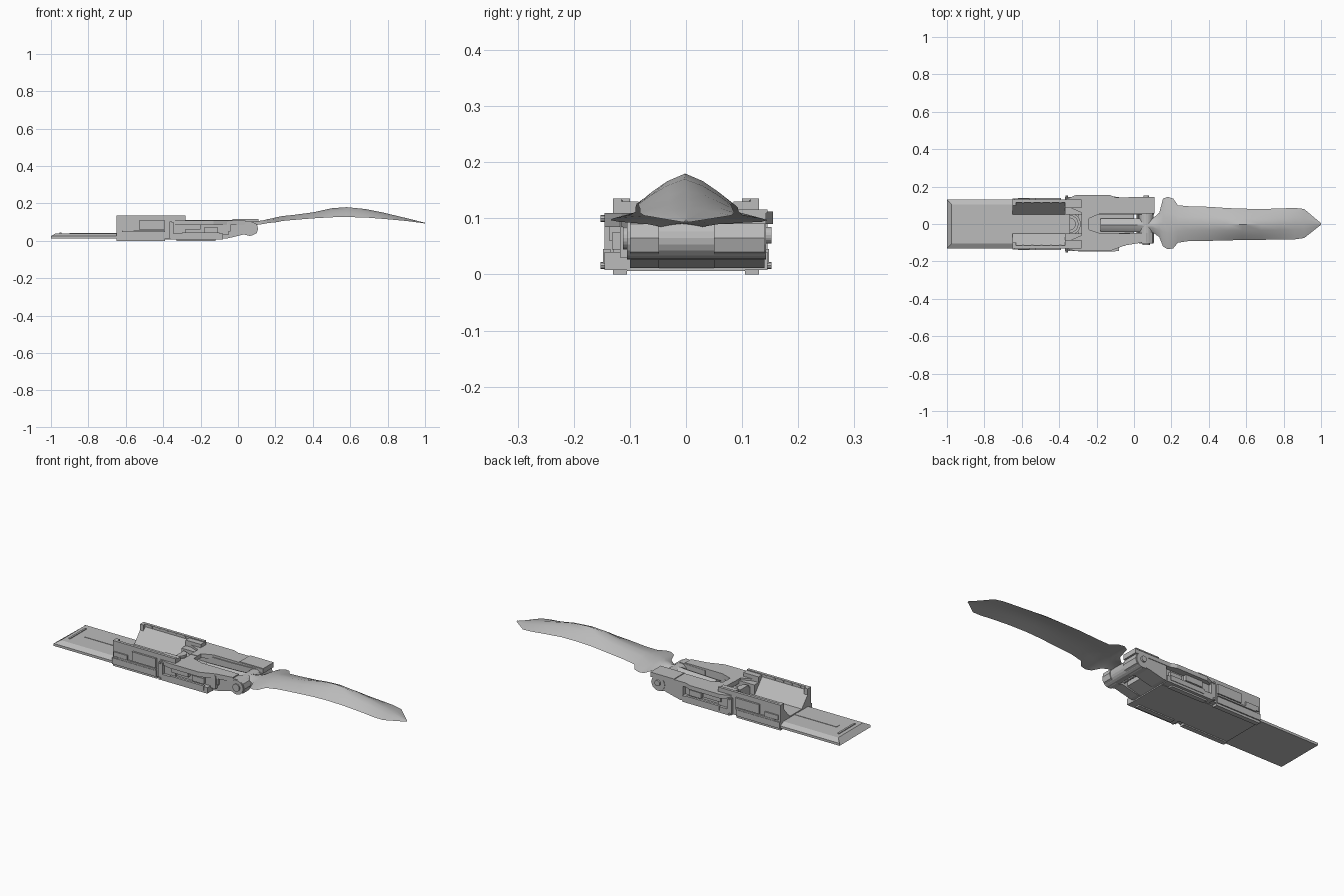
import bpy, bmesh, math
from mathutils import Vector

if "Cube" in bpy.data.objects:
    bpy.data.objects.remove(bpy.data.objects["Cube"], do_unlink=True)

GREY = (0.5, 0.5, 0.5, 1)
steel = bpy.data.materials.new("steel grey")
steel.use_nodes = True
steel.diffuse_color = GREY
steel.node_tree.nodes["Principled BSDF"].inputs["Base Color"].default_value = GREY


def finish(name, bm):
    bmesh.ops.recalc_face_normals(bm, faces=bm.faces)
    mesh = bpy.data.meshes.new(name)
    bm.to_mesh(mesh)
    bm.free()
    mesh.materials.append(steel)
    ob = bpy.data.objects.new(name, mesh)
    bpy.context.collection.objects.link(ob)
    return ob


def prism(name, pts, axis, a, b):
    """Extrude a 2D outline from a to b along an axis."""
    place = {"x": lambda p, t: (t, *p), "y": lambda p, t: (p[0], t, p[1]),
             "z": lambda p, t: (*p, t)}[axis]
    bm = bmesh.new()
    face = bm.faces.new([bm.verts.new(place(p, a)) for p in pts])
    out = bmesh.ops.extrude_face_region(bm, geom=[face])["geom"]
    shift = Vector(place((0, 0), b - a))
    bmesh.ops.translate(bm, vec=shift, verts=[v for v in out if isinstance(v, bmesh.types.BMVert)])
    return finish(name, bm)


def box(name, x, y, z):
    return prism(name, [(x[0], y[0]), (x[1], y[0]), (x[1], y[1]), (x[0], y[1])], "z", *z)


def disc(name, x, z, r, y0, y1, n=20):
    ring = [(x + r * math.cos(k * math.tau / n), z + r * math.sin(k * math.tau / n)) for k in range(n)]
    return prism(name, ring, "y", y0, y1)


def span(side, a, b):
    return tuple(sorted((side * a, side * b)))


# Long base plate with sloping edges and a chamfered end
deck = prism("base_plate", [(-.13, .012), (.13, .012), (.13, .025), (.105, .04),
                            (-.105, .04), (-.13, .025)], "x", -1, -.3)
for v in deck.data.vertices:
    if v.co.x < -.9 and v.co.z > .03:
        v.co.x = -.975
box("deck_stop", (-.955, -.945), (-.07, .07), (.04, .044))
box("deck_spine", (-.9, -.62), (-.012, .012), (.04, .042))
box("belly_plate", (-.65, -.08), (-.105, .105), (.006, .02))

# Channel floor and rounded nose piece
box("channel_floor", (-.65, -.3), (-.13, .13), (.02, .046))
for i, r in enumerate((.06, .048, .034)):
    arc = [(-.345 + r * math.cos(t), r * math.sin(t))
           for t in [math.pi * (k / 12 - .5) for k in range(13)]]
    prism(f"nose_step_{i + 1}", arc, "z", .04, .075 + .012 * i)

for s, tag in ((1, "left"), (-1, "right")):
    # Channel wall, sloping on the inside
    prism("channel_wall_" + tag, [(s * .05, .045), (s * .13, .045), (s * .13, .115),
                                  (s * .12, .115), (s * .115, .12)], "x", -.65, -.37)
    box("wall_rim_" + tag, (-.65, -.28), span(s, .115, .13), (.105, .135))
    box("rim_post_" + tag, (-.65, -.63), span(s, .1, .13), (.1, .135))
    box("rim_end_" + tag, (-.37, -.28), span(s, .085, .13), (.04, .13))
    for k in range(5):
        box(f"rim_notch_{tag}_{k + 1}", (-.6 + k * .05, -.588 + k * .05), span(s, .112, .116), (.122, .133))
    # Outer fittings along the wall
    box("lower_skirt_" + tag, (-.65, -.39), span(s, .11, .136), (.012, .045))
    box("side_case_" + tag, (-.53, -.39), span(s, .12, .14), (.06, .11))
    box("side_block_" + tag, (-.64, -.56), span(s, .12, .137), (.055, .08))
    box("side_rail_" + tag, (-.62, -.39), span(s, .12, .139), (.048, .056))
    box("foot_rail_" + tag, (-.65, -.39), span(s, .105, .13), (0, .015))
    box("rear_foot_" + tag, (-.33, -.12), span(s, .105, .13), (0, .015))
    # Rear body side: lower tray, recess and top ledge
    box("lower_tray_" + tag, (-.36, -.08), span(s, .05, .145), (.008, .04))
    box("side_core_" + tag, (-.37, -.05), span(s, .05, .118), (.03, .1))
    box("tray_lip_" + tag, (-.3, -.1), span(s, .135, .148), (.02, .045))
    box("side_pillar_" + tag, (-.37, -.345), span(s, .11, .145), (.012, .1))
    box("side_latch_" + tag, (-.3, -.2), span(s, .115, .136), (.06, .09))
    box("side_bolt_" + tag, (-.18, -.11), span(s, .115, .132), (.045, .075))
    for x, z in ((-.36, .1), (-.36, .016)):
        disc(f"pin_{tag}_{z}", x, z, .006, s * .13, s * .152, 8)

# Upper shell with a longer arm on the left and a tapered right shoulder
prism("upper_shell_left", [(-.37, .1), (-.37, .13), (-.31, .155), (-.13, .155), (-.1, .143),
                           (.11, .143), (.11, .055), (-.18, .055), (-.24, .03), (-.24, 0),
                           (-.28, 0), (-.28, .06)], "z", .09, .112)
prism("upper_shell_right", [(-.37, -.1), (-.37, -.13), (-.31, -.145), (-.13, -.145),
                            (-.05, -.115), (.04, -.1), (.04, -.05), (-.18, -.05), (-.24, -.03),
                            (-.24, 0), (-.28, 0), (-.28, -.06)], "z", .085, .11)
box("cover_plate", (-.03, .11), (.057, .145), (.11, .116))

# Pivot arms, barrels and slot floor
arm = [(-.08, .012), (-.06, .012), (.03, .034), (.065, .026), (.1, .04), (.108, .065),
       (.1, .09), (.065, .105), (-.08, .1)]
prism("pivot_arm_left", arm, "y", .05, .14)
prism("pivot_arm_right", arm, "y", -.1, -.048)
disc("pivot_barrel", .065, .065, .038, -.105, .143)
disc("pivot_cap_left", .065, .07, .015, .14, .152)
disc("pivot_cap_right", .065, .065, .02, -.112, -.1)
box("motor_block", (-.11, -.04), (-.11, -.05), (.05, .095))
box("slot_floor", (-.3, -.08), (-.055, .055), (.012, .065))
prism("slot_ramp", [(-.08, .012), (.0, .035), (.0, .06), (-.08, .06)], "y", -.05, .05)
for k in range(3):
    disc(f"slot_rod_{k + 1}", .02 + k * .022, .05 + k * .006, .007, -.05, .055, 8)

# Domed blade lofted along x: x, left edge, right edge, crest height, edge height
STATIONS = [(-.18, .03, -.04, .095, .075), (.0, .03, -.042, .1, .08), (.1, .03, -.045, .105, .085),
            (.135, .06, -.07, .11, .09), (.155, .135, -.12, .115, .094), (.18, .145, -.135, .12, .097),
            (.21, .135, -.13, .127, .1), (.235, .1, -.1, .132, .106), (.3, .094, -.09, .139, .112),
            (.4, .092, -.09, .152, .12), (.5, .085, -.088, .174, .126), (.58, .082, -.085, .18, .127),
            (.68, .08, -.085, .17, .125), (.78, .083, -.082, .15, .117), (.86, .086, -.082, .131, .11),
            (.91, .08, -.075, .119, .105), (1, .004, -.004, .097, .093)]
bm = bmesh.new()
rings = []
for x, left, right, crest, edge in STATIONS:
    row = []
    for k in range(16):
        c, s = math.cos(k * math.tau / 16), math.sin(k * math.tau / 16)
        y = (left + right) / 2 + (left - right) / 2 * c
        rise = (1 - abs(c) ** 1.4) * (crest - edge)
        row.append(bm.verts.new((x, y, edge + rise * (1 if s >= 0 else .3))))
    rings.append(row)
for a, b in zip(rings, rings[1:]):
    for k in range(16):
        j = (k + 1) % 16
        bm.faces.new((a[k], a[j], b[j], b[k]))
bm.faces.new(rings[0])
bm.faces.new(rings[-1])
blade = finish("blade", bm)
bpy.context.view_layer.objects.active = blade
blade.select_set(True)
bpy.ops.object.shade_smooth_by_angle(angle=math.radians(40))
